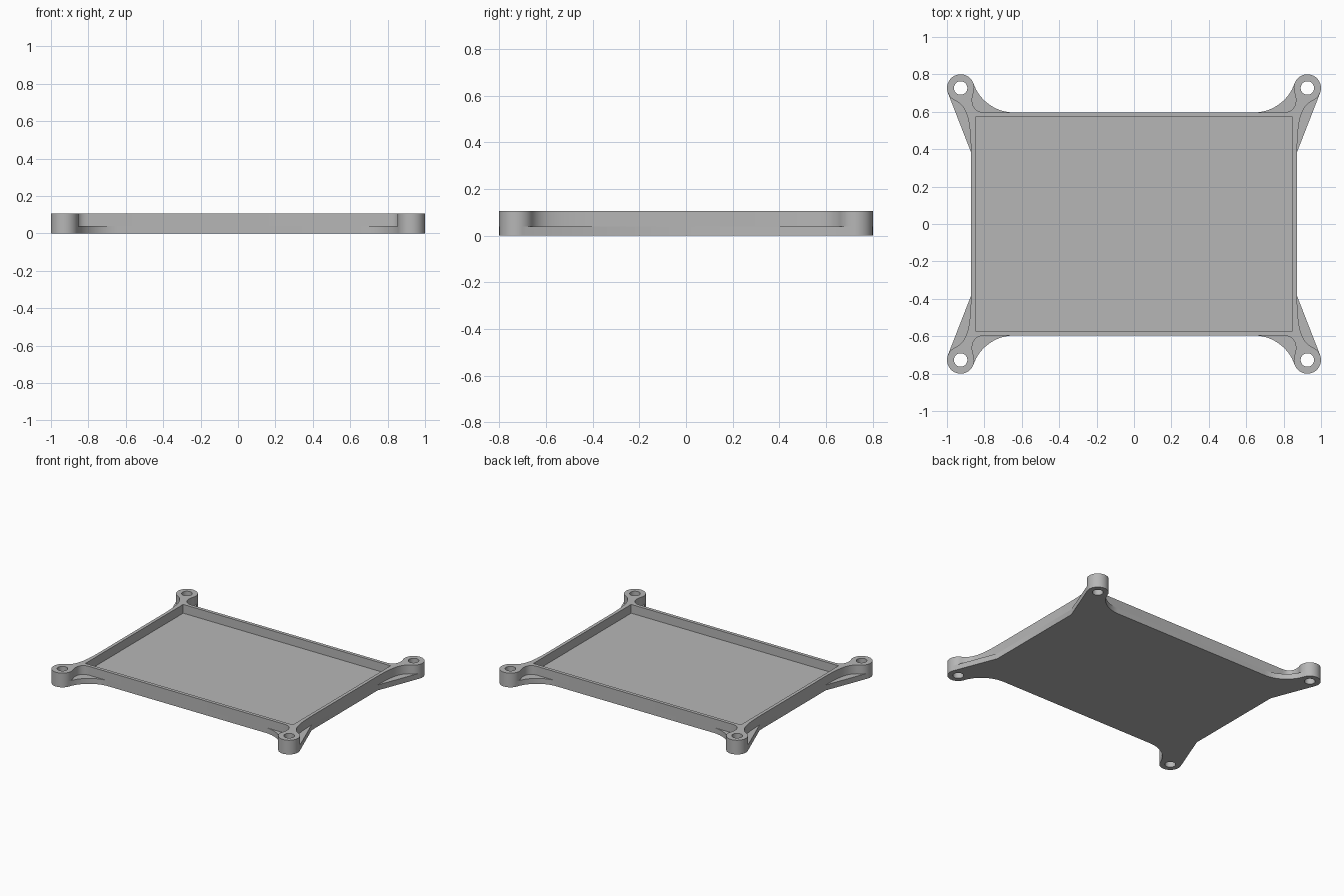
import bpy, bmesh
from math import radians, cos, sin, acos, atan2, hypot, degrees
from mathutils import Vector
from mathutils.geometry import interpolate_bezier

cube = bpy.data.objects.get("Cube")
if cube:
    bpy.data.objects.remove(cube, do_unlink=True)

# Main dimensions
WALL_X, WALL_Y = 0.872, 0.596
POCKET_X, POCKET_Y = 0.848, 0.571
BOSS = Vector((0.927, 0.727))
BOSS_R, HOLE_R = 0.073, 0.036
FLOOR_Z, TOP_Z = 0.04, 0.105

grey = bpy.data.materials.new("plain grey")
grey.use_nodes = True
GREY = (0.47, 0.47, 0.47, 1)
grey.diffuse_color = GREY
grey.node_tree.nodes["Principled BSDF"].inputs["Base Color"].default_value = GREY


def arc(center, r, start, end, steps):
    """Points along an arc, angles in degrees."""
    angles = [radians(start + (end - start) * i / steps) for i in range(steps + 1)]
    return [Vector((center[0] + r * cos(a), center[1] + r * sin(a))) for a in angles]


def bezier(*points):
    return [Vector(p[:2]) for p in interpolate_bezier(*[Vector((*p, 0)) for p in points], 14)]


def four_corners(corner):
    """Mirror one corner outline into a full closed loop."""
    loop = []
    for sx, sy in ((1, 1), (-1, 1), (-1, -1), (1, -1)):
        pts = corner if sx * sy > 0 else corner[::-1]
        loop += [(sx * p[0], sy * p[1]) for p in pts]
    return loop


def plate(name, loops, z0, z1):
    """Flat outline with holes, extruded from z0 to z1."""
    curve = bpy.data.curves.new(name, 'CURVE')
    curve.dimensions = '2D'
    curve.fill_mode = 'BOTH'
    curve.extrude = (z1 - z0) / 2
    for loop in loops:
        spline = curve.splines.new('POLY')
        spline.points.add(len(loop) - 1)
        for point, (x, y) in zip(spline.points, loop):
            point.co = (x, y, 0, 1)
        spline.use_cyclic_u = True
    helper = bpy.data.objects.new(name + "_outline", curve)
    bpy.context.collection.objects.link(helper)
    bpy.context.view_layer.update()
    deps = bpy.context.evaluated_depsgraph_get()
    mesh = bpy.data.meshes.new_from_object(helper.evaluated_get(deps))
    bpy.data.objects.remove(helper, do_unlink=True)

    bm = bmesh.new()
    bm.from_mesh(mesh)
    bmesh.ops.remove_doubles(bm, verts=bm.verts, dist=1e-5)
    bmesh.ops.translate(bm, verts=bm.verts, vec=(0, 0, (z0 + z1) / 2))
    bmesh.ops.recalc_face_normals(bm, faces=bm.faces)
    bm.to_mesh(mesh)
    bm.free()
    mesh.name = name
    mesh.materials.clear()
    mesh.materials.append(grey)
    obj = bpy.data.objects.new(name, mesh)
    bpy.context.collection.objects.link(obj)
    bpy.ops.object.select_all(action='DESELECT')
    obj.select_set(True)
    bpy.context.view_layer.objects.active = obj
    bpy.ops.object.shade_smooth_by_angle(angle=radians(30))
    return obj


# Screw holes through the corner bosses
holes = [[tuple(p) for p in arc((sx * BOSS.x, sy * BOSS.y), HOLE_R, 0, 360, 32)[:-1]]
         for sx in (1, -1) for sy in (1, -1)]

# Base plate corner: straight tangent, boss, then a hollow fillet to the long wall
foot = Vector((WALL_X, 0.385))
to_foot = foot - BOSS
tangent = degrees(atan2(to_foot.y, to_foot.x) + acos(BOSS_R / to_foot.length))
fillet_x = 0.64
dx, dy = BOSS.x - fillet_x, BOSS.y - WALL_Y
fillet_r = (dx * dx + dy * dy - BOSS_R ** 2) / (2 * (dy + BOSS_R))
fillet = Vector((fillet_x, WALL_Y + fillet_r))
touch = degrees(atan2(fillet.y - BOSS.y, fillet.x - BOSS.x))
base_corner = ([foot] + arc(BOSS, BOSS_R, tangent, touch, 28)
               + arc(fillet, fillet_r, touch - 180, -90, 16)[1:])
plate("base_plate", [four_corners(base_corner)] + holes, 0, FLOOR_Z)

# Rim corner: boss joined to the walls by a narrow curved neck
boss_arc = arc(BOSS, BOSS_R, -65, 200, 36)
outer_neck = bezier((WALL_X, 0.40), (0.875, 0.55), (0.89, 0.63), boss_arc[0])
inner_neck = bezier(boss_arc[-1], (0.875, 0.655), (0.865, 0.598), (0.80, WALL_Y))
rim_corner = outer_neck + boss_arc[1:-1] + inner_neck
pocket = four_corners([(POCKET_X, POCKET_Y)])
plate("rim_and_bosses", [four_corners(rim_corner), pocket] + holes, FLOOR_Z, TOP_Z)
